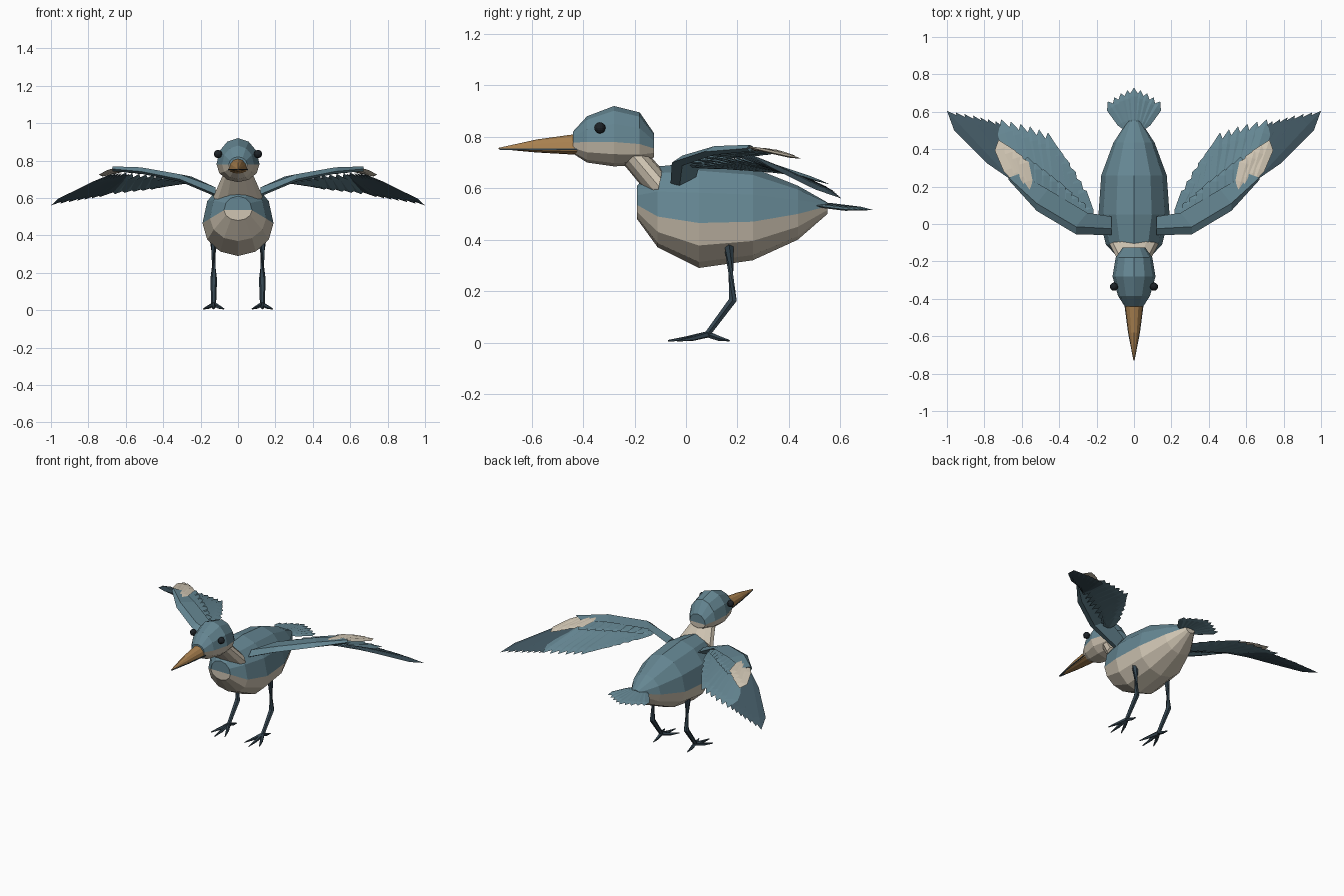
import bpy, bmesh
from math import sin, cos, pi
from mathutils import Vector as V

if "Cube" in bpy.data.objects:
    bpy.data.objects.remove(bpy.data.objects["Cube"])


def material(name, r, g, b):
    m = bpy.data.materials.new(name)
    m.diffuse_color = (r, g, b, 1)
    m.use_nodes = True
    m.node_tree.nodes["Principled BSDF"].inputs["Base Color"].default_value = m.diffuse_color
    return m


BLUE = material("slate_blue", 0.13, 0.24, 0.29)
CREAM = material("cream", 0.63, 0.56, 0.45)
DARK = material("dark_slate", 0.035, 0.06, 0.08)
FLIGHT = material("flight_feather", 0.05, 0.09, 0.115)
HORN = material("horn", 0.40, 0.22, 0.08)
BLACK = material("eye_black", 0.012, 0.016, 0.02)


def make(name, verts, faces, mats, slots=None, mirror=False):
    me = bpy.data.meshes.new(name)
    me.from_pydata([tuple(v) for v in verts], [], faces)
    for m in mats:
        me.materials.append(m)
    for p, s in zip(me.polygons, slots or [0] * len(faces)):
        p.material_index = s
    bm = bmesh.new()
    bm.from_mesh(me)
    bmesh.ops.recalc_face_normals(bm, faces=bm.faces)
    bm.to_mesh(me)
    bm.free()
    ob = bpy.data.objects.new(name, me)
    bpy.context.collection.objects.link(ob)
    if mirror:
        ob.modifiers.new("mirror", 'MIRROR').use_mirror_merge = False
    return ob


def loft(name, rings, mats, mirror=False):
    """Skin closed rings; a second material covers the lower half of each ring."""
    n = len(rings[0])
    verts = [p for r in rings for p in r]
    faces, slots = [], []
    low = len(mats) - 1
    for i in range(len(rings) - 1):
        for k in range(n):
            j = (k + 1) % n
            faces.append((i * n + k, i * n + j, (i + 1) * n + j, (i + 1) * n + k))
            slots.append(low if k >= n // 2 else 0)
    for b in (0, (len(rings) - 1) * n):
        half = n // 2
        faces.append([b + k for k in range(half + 1)])
        faces.append([b + k % n for k in range(half, n + 1)])
        slots += [0, low]
    return make(name, verts, faces, mats, slots, mirror)


def oval(y, w, top, mid, bottom, n=12):
    out = []
    for k in range(n):
        a = 2 * pi * k / n
        h = (top - mid) if sin(a) > 0 else (mid - bottom)
        out.append(V((w * cos(a), y, mid + h * sin(a))))
    return out


def tube(name, path, mat, n=6):
    pts = [V(p[:3]) for p in path]
    rings = []
    for i, p in enumerate(pts):
        d = (pts[min(i + 1, len(pts) - 1)] - pts[max(i - 1, 0)]).normalized()
        side = d.cross(V((0, 0, 1)))
        side = side.normalized() if side.length > 0.05 else V((1, 0, 0))
        up = side.cross(d)
        r = path[i][3]
        rings.append([p + r * (side * cos(2 * pi * k / n) + up * sin(2 * pi * k / n))
                      for k in range(n)])
    return loft(name, rings, [mat], True)


def along(pts, t):
    f = t * (len(pts) - 1)
    i = min(int(f), len(pts) - 2)
    return V(pts[i]).lerp(V(pts[i + 1]), f - i)


def feathers(name, count, roots, tips, width, mat, mirror=True):
    """Row of pointed blades, fanned between a root line and a tip line."""
    verts, faces = [], []
    for i in range(count):
        a, b = along(roots, i / (count - 1)), along(tips, i / (count - 1))
        d = b - a
        s = V((d.y, -d.x, 0)).normalized() * width / 2
        up = V((0, 0, 0.007))
        p, q = a + d * 0.3, a + d * 0.8
        o = len(verts)
        verts += [a, p - s * 0.8, q - s, b, q + s, p + s * 0.8,
                  p + up, q + up, p - up, q - up]
        for m, e in ((6, 7), (8, 9)):
            faces += [[o + k for k in f] for f in (
                (0, 1, m), (0, m, 5), (1, 2, e, m), (5, m, e, 4), (2, 3, e), (4, e, 3))]
    return make(name, verts, faces, [mat], None, mirror)


# Body with blue back and cream belly
loft("body", [oval(*r) for r in (
    (-0.19, 0.075, 0.61, 0.535, 0.48), (-0.11, 0.15, 0.685, 0.49, 0.37),
    (0.05, 0.19, 0.70, 0.465, 0.29), (0.26, 0.175, 0.68, 0.47, 0.32),
    (0.435, 0.11, 0.61, 0.50, 0.40), (0.55, 0.035, 0.545, 0.53, 0.50))], [BLUE, CREAM])

# Neck
neck = []
for y, z, w, vy, vz in ((-0.205, 0.725, 0.08, 0.035, 0.035), (-0.105, 0.607, 0.132, 0.014, 0.064)):
    neck.append([V((w * cos(k * pi / 6), y + vy * sin(k * pi / 6), z + vz * sin(k * pi / 6)))
                 for k in range(12)])
loft("neck", neck, [CREAM])

# Head with blue cap and cream cheeks
loft("head", [oval(*r) for r in (
    (-0.44, 0.05, 0.82, 0.778, 0.735), (-0.385, 0.085, 0.88, 0.78, 0.70),
    (-0.28, 0.115, 0.92, 0.78, 0.685), (-0.18, 0.098, 0.895, 0.772, 0.69),
    (-0.125, 0.06, 0.815, 0.755, 0.72))], [BLUE, CREAM])

# Beak halves and the dark gape line between them
for name, h in (("upper_beak", 0.058), ("lower_beak", -0.024)):
    rings = []
    for y, w, s in ((-0.42, 0.05, 1), (-0.58, 0.03, 0.62), (-0.73, 0.002, 0.05)):
        rings.append([V((w * cos(k * pi / 6), y, 0.754 + h * s * sin(k * pi / 6)))
                      for k in range(7)])
    loft(name, rings, [HORN])
loft("beak_gape", [[V((x * w, y, 0.752 + z)) for x, z in
                    ((1, -0.003), (1, 0.003), (-1, 0.003), (-1, -0.003))]
                   for y, w in ((-0.42, 0.053), (-0.58, 0.032), (-0.725, 0.004))], [DARK])

# Eyes
for side, s in (("left", 1), ("right", -1)):
    bpy.ops.mesh.primitive_uv_sphere_add(segments=12, ring_count=8, radius=0.022,
                                         location=(s * 0.107, -0.335, 0.835))
    bpy.context.object.name = side + "_eye"
    bpy.context.object.data.materials.append(BLACK)

# Legs and toes
tube("legs", [(0.13, 0.165, 0.40, 0.024), (0.13, 0.182, 0.165, 0.018),
              (0.13, 0.085, 0.035, 0.013)], DARK)
for i, (x, y) in enumerate(((0.075, -0.035), (0.13, -0.07), (0.185, -0.03), (0.13, 0.17))):
    tube(f"toe_{i + 1}", [(0.13, 0.085, 0.032, 0.013),
                          (0.13 + (x - 0.13) * 0.55, 0.085 + (y - 0.085) * 0.5, 0.016, 0.010),
                          (x, y, 0.007, 0.003)], DARK, 5)

# Wing arms: front edge, crest, trailing edge, underside
arm = []
for x, y0, y1, z0, z1 in ((0.12, -0.06, 0.04, 0.62, 0.645), (0.31, -0.055, 0.06, 0.70, 0.715),
                          (0.52, 0.07, 0.185, 0.742, 0.752), (0.67, 0.235, 0.27, 0.755, 0.757)):
    ym = y0 + (y1 - y0) * 0.35
    arm.append([V((x, y0, z0)), V((x, ym, z1 + 0.012)),
                V((x - 0.06 * (x > 0.2), y1, z1)), V((x, ym, z0 - 0.012))])
loft("wing_arms", arm, [BLUE], True)

# Wing feather rows
feathers("secondary_feathers", 11,
         [(0.22, 0.0, 0.685), (0.42, 0.08, 0.72), (0.60, 0.20, 0.735)],
         [(0.31, 0.20, 0.68), (0.38, 0.36, 0.662), (0.46, 0.49, 0.645),
          (0.58, 0.53, 0.63), (0.71, 0.56, 0.615)], 0.085, BLUE)
feathers("primary_feathers", 7, [(0.58, 0.19, 0.73), (0.655, 0.235, 0.738)],
         [(0.74, 0.55, 0.605), (0.86, 0.58, 0.585), (1.0, 0.605, 0.56)], 0.085, FLIGHT)
feathers("covert_feathers", 9, [(0.22, -0.01, 0.69), (0.40, 0.06, 0.735), (0.56, 0.17, 0.752)],
         [(0.27, 0.09, 0.69), (0.40, 0.23, 0.72), (0.57, 0.36, 0.735)], 0.07, BLUE)
feathers("pale_covert_feathers", 4, [(0.555, 0.17, 0.76), (0.645, 0.225, 0.765)],
         [(0.61, 0.36, 0.745), (0.66, 0.41, 0.735), (0.725, 0.45, 0.715)], 0.075, CREAM)

# Tail fan
feathers("tail_feathers", 9, [(-0.035, 0.49, 0.535), (0, 0.49, 0.545), (0.035, 0.49, 0.535)],
         [(-0.14, 0.655, 0.515), (-0.07, 0.70, 0.515), (0, 0.73, 0.515),
          (0.07, 0.70, 0.515), (0.14, 0.655, 0.515)], 0.06, BLUE, False)
